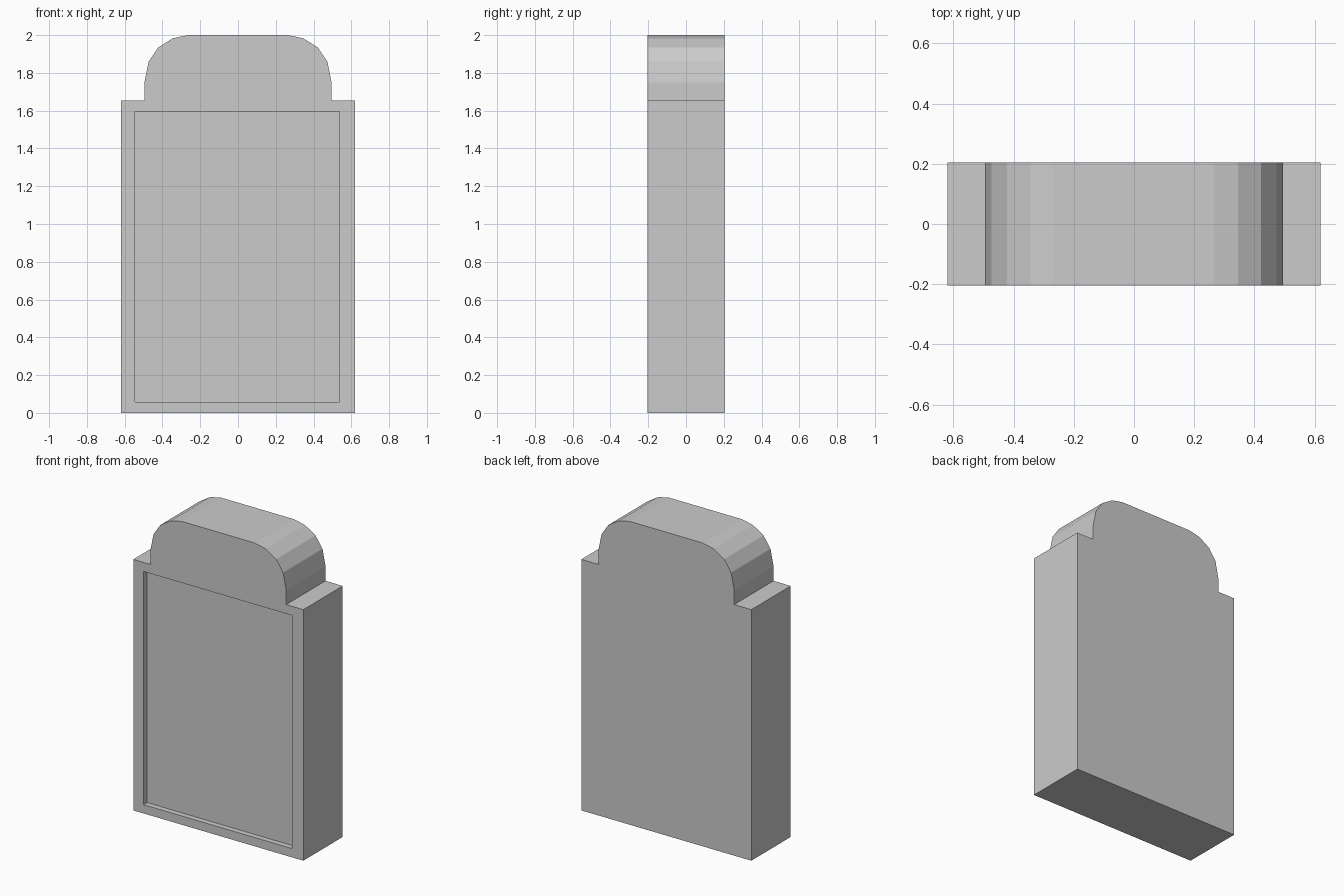
import bpy, bmesh

if "Cube" in bpy.data.objects:
    bpy.data.objects.remove(bpy.data.objects["Cube"])

HALF_DEPTH = 0.205
RECESS = 0.036


def prism(name, outline, y0, y1):
    """Extrude an x/z outline from y0 to y1."""
    bm = bmesh.new()
    face = bm.faces.new([bm.verts.new((x, y0, z)) for x, z in outline])
    new = bmesh.ops.extrude_face_region(bm, geom=[face])["geom"]
    bmesh.ops.translate(bm, vec=(0, y1 - y0, 0),
                        verts=[v for v in new if isinstance(v, bmesh.types.BMVert)])
    bmesh.ops.recalc_face_normals(bm, faces=bm.faces)
    mesh = bpy.data.meshes.new(name)
    bm.to_mesh(mesh)
    bm.free()
    obj = bpy.data.objects.new(name, mesh)
    bpy.context.collection.objects.link(obj)
    return obj


# Slab with shoulders and faceted rounded crown (right half, mirrored)
half = [(0.62, 0), (0.62, 1.655), (0.495, 1.655), (0.495, 1.75),
        (0.473, 1.86), (0.422, 1.935), (0.345, 1.983), (0.265, 2.0)]
outline = half + [(-x, z) for x, z in reversed(half)]
slab = prism("headstone_slab", outline, -HALF_DEPTH, HALF_DEPTH)

# Shallow rectangular recess in the front face
panel = [(-0.544, 0.058), (0.537, 0.058), (0.537, 1.595), (-0.544, 1.595)]
cutter = prism("panel_cutter", panel, -HALF_DEPTH - 0.1, -HALF_DEPTH + RECESS)
cutter.hide_render = True
cutter.display_type = 'WIRE'

cut = slab.modifiers.new("front_recess", 'BOOLEAN')
cut.operation = 'DIFFERENCE'
cut.solver = 'EXACT'
cut.object = cutter

# Apply the cut and drop the helper
bpy.context.view_layer.objects.active = slab
slab.select_set(True)
bpy.ops.object.modifier_apply(modifier=cut.name)
bpy.data.objects.remove(cutter)
